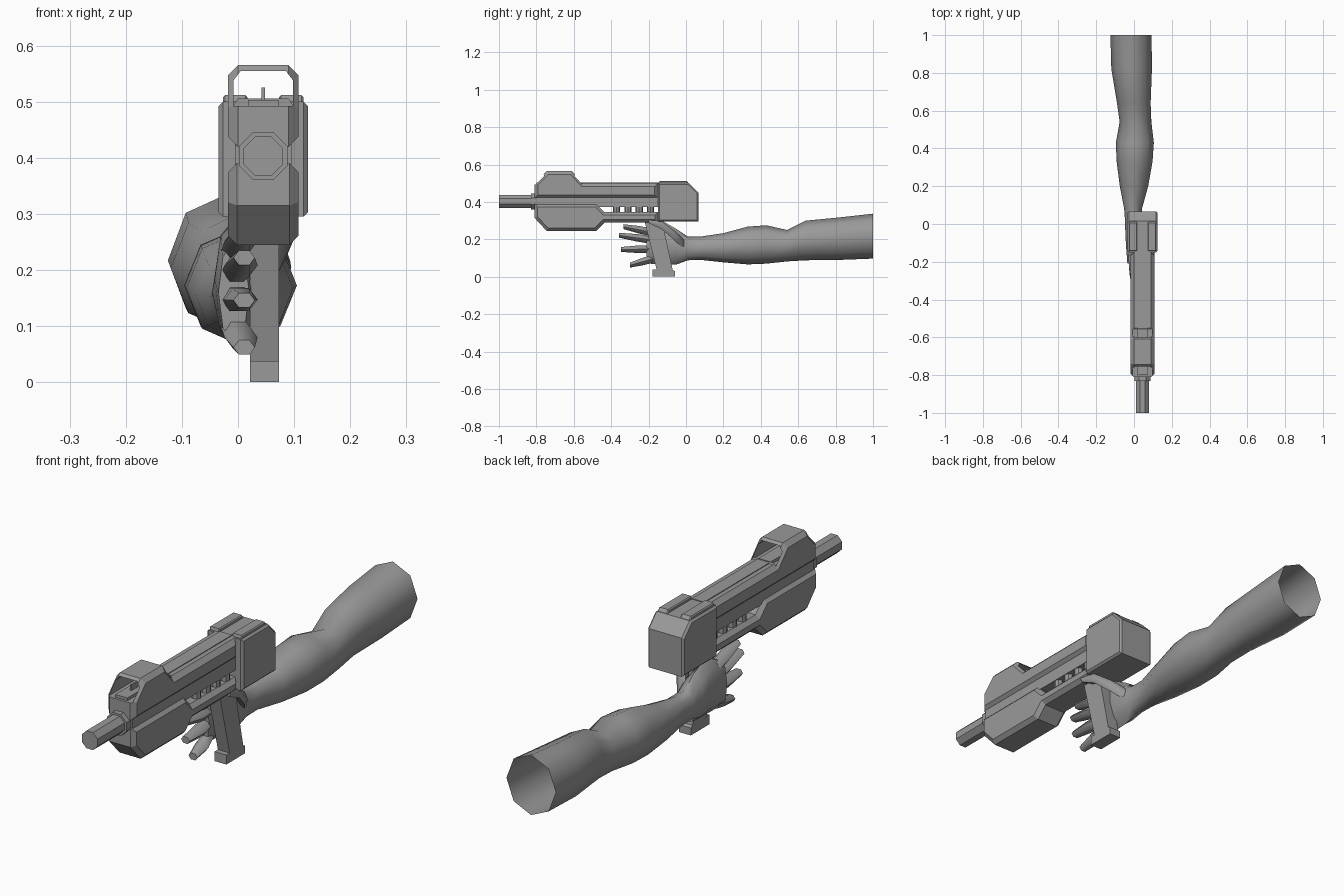
import bpy, bmesh, math
from mathutils import Matrix

if "Cube" in bpy.data.objects:
    bpy.data.objects.remove(bpy.data.objects["Cube"])

GX = 0.045  # centre line of the weapon

grey = bpy.data.materials.new("plain grey")
grey.diffuse_color = (0.32, 0.32, 0.32, 1)
grey.use_nodes = True
grey.node_tree.nodes["Principled BSDF"].inputs["Base Color"].default_value = grey.diffuse_color


def finish(name, bm, smooth=None):
    bmesh.ops.recalc_face_normals(bm, faces=bm.faces)
    me = bpy.data.meshes.new(name)
    bm.to_mesh(me)
    bm.free()
    me.materials.append(grey)
    ob = bpy.data.objects.new(name, me)
    bpy.context.collection.objects.link(ob)
    if smooth:
        bpy.context.view_layer.objects.active = ob
        ob.select_set(True)
        bpy.ops.object.shade_smooth_by_angle(angle=math.radians(smooth))
        ob.select_set(False)
    return ob


def plate(name, profile, half, chamfer=0, x=GX):
    """Side profile (y, z) extruded across x, with chamfered side rims."""
    bm = bmesh.new()
    a = [bm.verts.new((x - half, y, z)) for y, z in profile]
    b = [bm.verts.new((x + half, y, z)) for y, z in profile]
    caps = [bm.faces.new(a), bm.faces.new(b[::-1])]
    for i in range(len(a)):
        j = (i + 1) % len(a)
        bm.faces.new((a[j], a[i], b[i], b[j]))
    bmesh.ops.recalc_face_normals(bm, faces=bm.faces)
    if chamfer:
        rim = [e for f in caps for e in f.edges]
        bmesh.ops.bevel(bm, geom=rim, offset=chamfer, segments=1, affect='EDGES')
    return finish(name, bm)


def box(name, x0, x1, y0, y1, z0, z1):
    return plate(name, [(y0, z0), (y1, z0), (y1, z1), (y0, z1)],
                 (x1 - x0) / 2, x=(x0 + x1) / 2)


def rod(name, r, depth, loc, axis=None, sides=8):
    bm = bmesh.new()
    m = Matrix.Translation(loc)
    if axis == 'Y':
        m = m @ Matrix.Rotation(math.pi / 2, 4, 'X') @ Matrix.Rotation(math.pi / 8, 4, 'Z')
    bmesh.ops.create_cone(bm, cap_ends=True, segments=sides, radius1=r,
                          radius2=r, depth=depth, matrix=m)
    return finish(name, bm)


def loft(name, sections, sides=8, open_end=False):
    """Skin through oval rings given as (y, x0, x1, z0, z1)."""
    bm = bmesh.new()
    rings = []
    for y, x0, x1, z0, z1 in sections:
        ring = []
        for k in range(sides):
            t = 2 * math.pi * k / sides
            ring.append(bm.verts.new(((x0 + x1) / 2 + (x1 - x0) / 2 * math.cos(t), y,
                                      (z0 + z1) / 2 + (z1 - z0) / 2 * math.sin(t))))
        rings.append(ring)
    for p, q in zip(rings, rings[1:]):
        for k in range(sides):
            n = (k + 1) % sides
            bm.faces.new((p[k], p[n], q[n], q[k]))
    bm.faces.new(rings[0])
    if not open_end:
        bm.faces.new(rings[-1][::-1])
    return finish(name, bm, 60)


# Upper body with the sight hoop, hollowed front to back
upper = plate("upper_body", [(-0.81, 0.42), (-0.81, 0.497), (-0.745, 0.565), (-0.61, 0.565),
                             (-0.55, 0.50), (-0.15, 0.50), (-0.15, 0.42)], 0.063, 0.018)
bm = bmesh.new()
outline = [(-0.053, 0.492), (0.053, 0.492), (0.053, 0.538), (0.04, 0.555),
           (-0.04, 0.555), (-0.053, 0.538)]
face = bm.faces.new([bm.verts.new((GX + x, -0.9, z)) for x, z in outline])
ext = bmesh.ops.extrude_face_region(bm, geom=[face])
bmesh.ops.translate(bm, vec=(0, 0.345, 0),
                    verts=[v for v in ext["geom"] if isinstance(v, bmesh.types.BMVert)])
cutter = finish("hoop_cutter", bm)
cutter.hide_render = True
cutter.hide_viewport = True
mod = upper.modifiers.new("hoop opening", 'BOOLEAN')
mod.operation = 'DIFFERENCE'
mod.solver = 'EXACT'
mod.object = cutter

# Sight post and top spine
box("sight_post", GX - 0.003, GX + 0.003, -0.74, -0.70, 0.48, 0.525)
box("top_spine", GX - 0.027, GX + 0.027, -0.80, -0.14, 0.47, 0.503)

# Lower body and the recessed core between the halves
plate("lower_body", [(-0.81, 0.39), (-0.81, 0.315), (-0.745, 0.245), (-0.48, 0.245),
                     (-0.435, 0.29), (-0.15, 0.29), (-0.15, 0.345), (-0.435, 0.345),
                     (-0.48, 0.39)], 0.063, 0.016)
box("core", GX - 0.05, GX + 0.05, -0.80, -0.14, 0.373, 0.43)

# Pegs in the side window
for i in range(4):
    for s in (-1, 1):
        rod("window_peg", 0.019, 0.05, (GX + s * 0.03, -0.372 + 0.061 * i, 0.36))

# Barrel and collar
flat = math.cos(math.pi / 8)
rod("barrel", 0.035 / flat, 0.25, (GX, -0.875, 0.403), 'Y')
rod("barrel_collar", 0.043 / flat, 0.05, (GX, -0.805, 0.403), 'Y')

# Stock block with two raised top rails
plate("stock", [(-0.15, 0.295), (0.067, 0.295), (0.067, 0.45), (0.017, 0.50),
                (-0.15, 0.50)], 0.08, 0.008)
for s in (-1, 1):
    plate("stock_rail", [(-0.148, 0.48), (0.03, 0.48), (0.004, 0.512), (-0.14, 0.512)],
          0.022, 0.004, x=GX + s * 0.05)

# Grip and its foot
plate("grip", [(-0.225, 0.31), (-0.13, 0.31), (-0.07, 0.03), (-0.155, 0.03)], 0.026, x=0.047)
plate("grip_foot", [(-0.178, 0.0), (-0.06, 0.0), (-0.06, 0.03), (-0.075, 0.038),
                    (-0.178, 0.038)], 0.026, x=0.047)

# Arm and palm, open at the shoulder end
loft("arm", [(-0.21, -0.035, 0.02, 0.07, 0.25), (-0.12, -0.042, 0.035, 0.068, 0.295),
             (-0.05, -0.046, 0.05, 0.066, 0.255), (0.01, -0.047, 0.042, 0.088, 0.215),
             (0.08, -0.052, 0.042, 0.09, 0.215), (0.20, -0.075, 0.075, 0.077, 0.233),
             (0.33, -0.092, 0.098, 0.066, 0.268), (0.43, -0.096, 0.105, 0.07, 0.275),
             (0.54, -0.076, 0.092, 0.082, 0.25), (0.64, -0.09, 0.088, 0.088, 0.30),
             (0.82, -0.12, 0.095, 0.09, 0.317), (1.0, -0.125, 0.093, 0.097, 0.337)],
     open_end=True)

# Fingers: (name, base height, tip y, tip height)
for name, zb, yt, zt in (("index_finger", 0.235, -0.335, 0.268),
                         ("middle_finger", 0.195, -0.358, 0.222),
                         ("ring_finger", 0.148, -0.348, 0.146),
                         ("little_finger", 0.098, -0.30, 0.062)):
    ym, zm = (yt - 0.17) / 2, (zb + zt) / 2
    loft(name, [(yt, -0.008, 0.03, zt - 0.015, zt + 0.015),
                (ym, -0.024, 0.035, zm - 0.023, zm + 0.023),
                (-0.17, -0.03, 0.015, zb - 0.025, zb + 0.025)], 6)

# Thumb on the far side of the grip
loft("thumb", [(-0.20, 0.082, 0.108, 0.285, 0.312), (-0.13, 0.072, 0.108, 0.25, 0.30),
               (-0.06, 0.03, 0.085, 0.19, 0.25), (-0.01, 0.0, 0.045, 0.14, 0.20)], 6)
